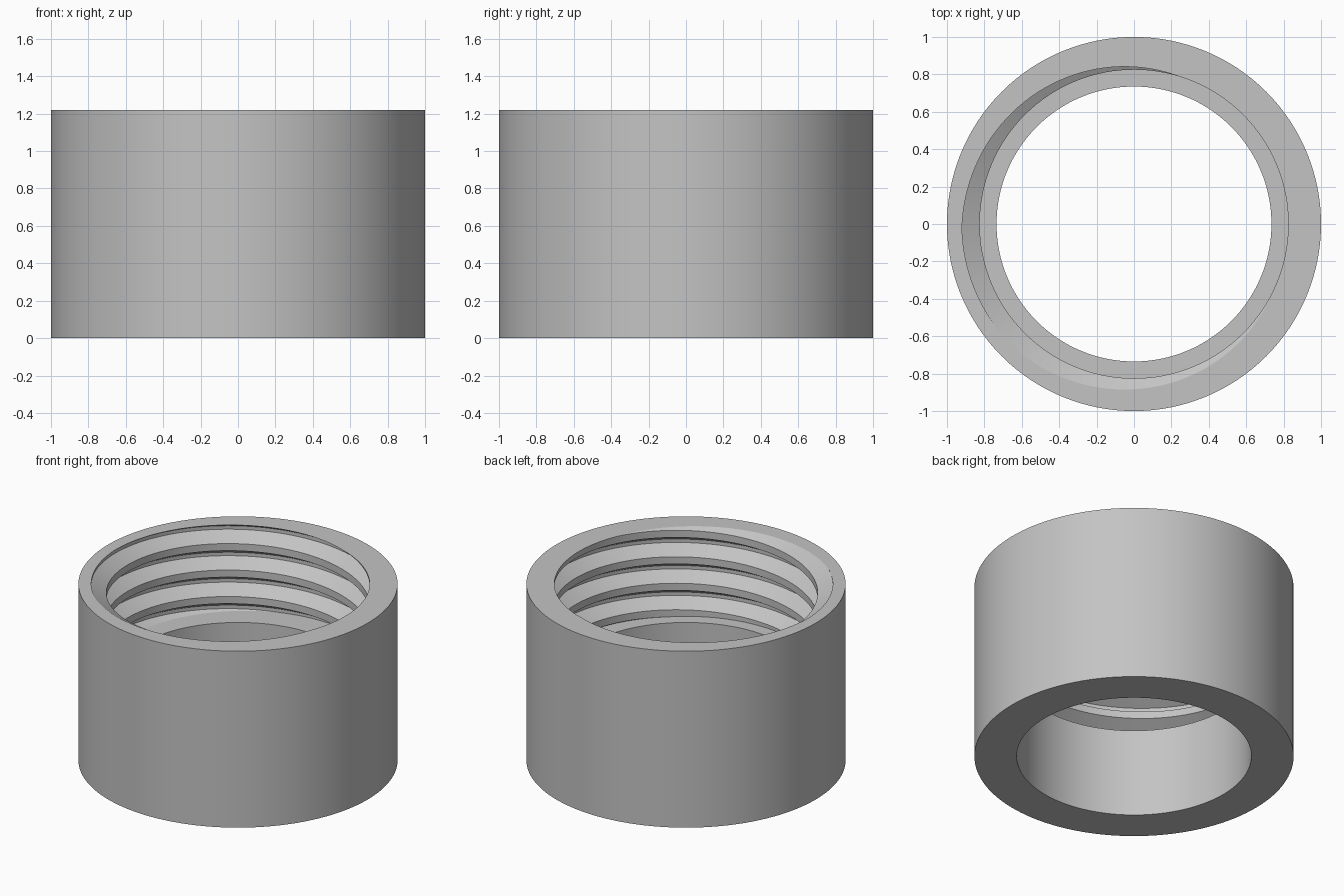
import bpy, bmesh, math
from mathutils import Vector

cube = bpy.data.objects.get("Cube")
if cube:
    bpy.data.objects.remove(cube)

SEG = 128
HEIGHT, LEDGE = 1.22, 0.61
BORE, CREST, ROOT = 0.735, 0.825, 0.92
PITCH = 0.183

grey = bpy.data.materials.new("plain grey")
grey.use_nodes = True
colour = (0.55, 0.55, 0.55, 1)
grey.diffuse_color = colour
grey.node_tree.nodes["Principled BSDF"].inputs["Base Color"].default_value = colour


def add_object(name, bm):
    bmesh.ops.recalc_face_normals(bm, faces=bm.faces)
    mesh = bpy.data.meshes.new(name)
    bm.to_mesh(mesh)
    bm.free()
    mesh.materials.append(grey)
    obj = bpy.data.objects.new(name, mesh)
    bpy.context.collection.objects.link(obj)
    return obj


def sweep(bm, rows):
    """Join successive rows of points with quads."""
    verts = [[bm.verts.new(p) for p in row] for row in rows]
    for a, b in zip(verts, verts[1:]):
        for i in range(len(a) - 1):
            bm.faces.new((a[i], b[i], b[i + 1], a[i + 1]))
    bmesh.ops.remove_doubles(bm, verts=bm.verts, dist=0.0001)


def polar(r, angle, z):
    return Vector((r * math.cos(angle), r * math.sin(angle), z))


# Collar: a turned tube with the narrow bore running right through
bm = bmesh.new()
section = [(BORE, 0), (1, 0), (1, HEIGHT), (BORE, HEIGHT), (BORE, 0)]
sweep(bm, [[polar(r, math.tau * i / SEG, z) for r, z in section]
           for i in range(SEG + 1)])
collar = add_object("threaded_collar", bm)

# Thread cutter: right-handed helical thread, trimmed flat at the ledge
crest_half, flank = 0.0245, 0.055
groove = [(CREST, -crest_half), (CREST, crest_half),
          (ROOT, crest_half + flank), (ROOT, PITCH - crest_half - flank),
          (CREST, PITCH - crest_half)]
start = math.radians(25)
bm = bmesh.new()
rows = []
for i in range(-5 * SEG, 2 * SEG + 1):
    turn = i / SEG
    rows.append([polar(r, start + math.tau * turn, HEIGHT + PITCH * turn + dz)
                 for r, dz in groove])
sweep(bm, rows)
for z, up in ((LEDGE, -1), (HEIGHT + 0.08, 1)):
    bmesh.ops.bisect_plane(bm, geom=bm.verts[:] + bm.edges[:] + bm.faces[:],
                           plane_co=(0, 0, z), plane_no=(0, 0, up),
                           clear_outer=True)
    rim = [e for e in bm.edges if e.is_boundary
           and all(abs(v.co.z - z) < 0.0001 for v in e.verts)]
    bmesh.ops.edgeloop_fill(bm, edges=rim)
cutter = add_object("thread_cutter", bm)
cutter.hide_render = True

# Cut the thread into the upper half of the collar
cut = collar.modifiers.new("thread", 'BOOLEAN')
cut.operation = 'DIFFERENCE'
cut.solver = 'EXACT'
cut.object = cutter
bpy.context.view_layer.objects.active = collar
collar.select_set(True)
bpy.ops.object.modifier_apply(modifier=cut.name)
bpy.data.objects.remove(cutter)

# Smooth round walls, crisp thread edges and rims
bpy.ops.object.shade_smooth_by_angle(angle=math.radians(25))
